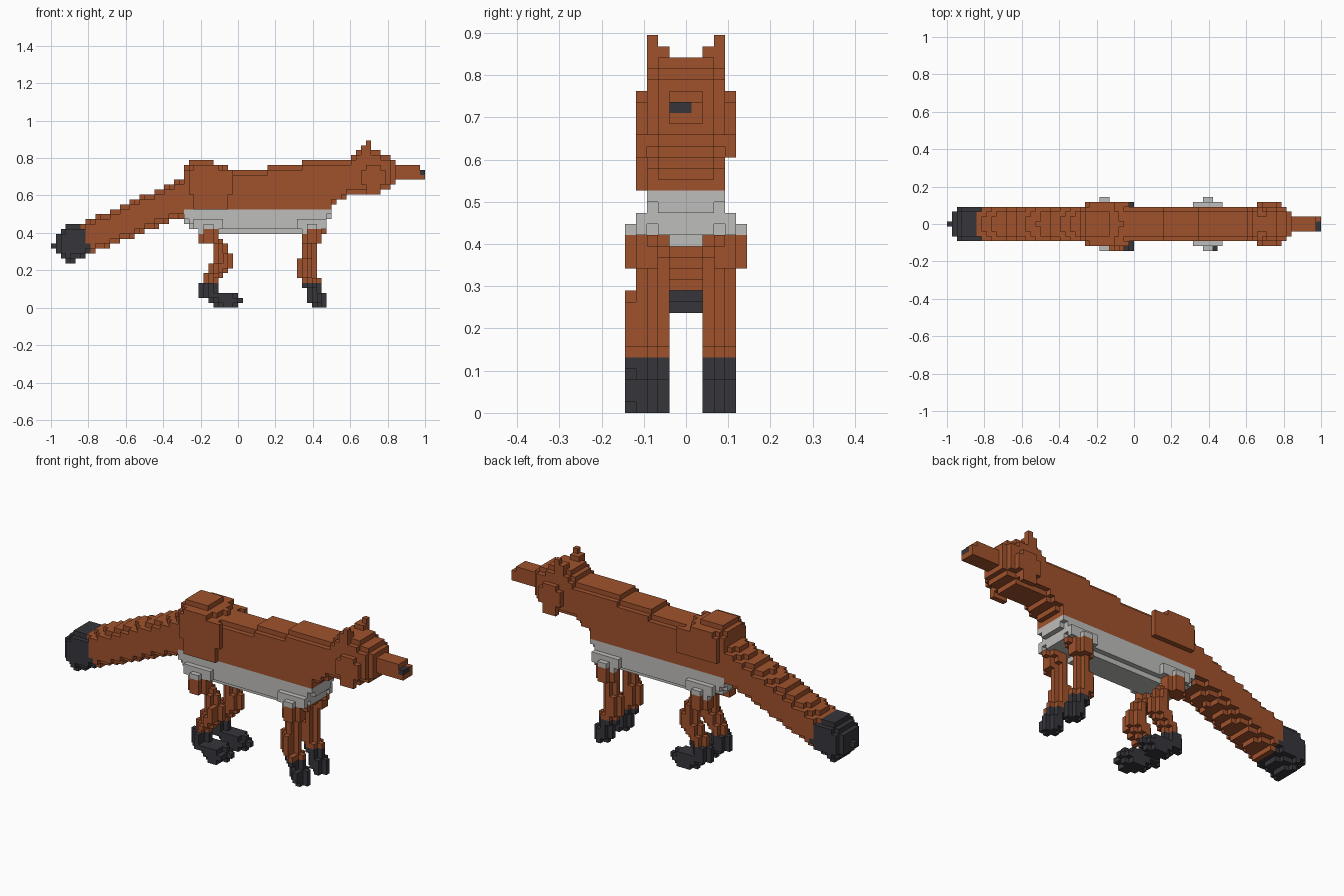
import bpy, bmesh, math

cube = bpy.data.objects.get("Cube")
if cube:
    bpy.data.objects.remove(cube, do_unlink=True)

V = 2 / 76          # block size; cells are (i along x, j along y, k along z)
cells = {}          # cell -> part name; later parts replace earlier ones


def material(name, rgb):
    m = bpy.data.materials.new(name)
    m.use_nodes = True
    m.diffuse_color = (*rgb, 1)
    m.node_tree.nodes["Principled BSDF"].inputs["Base Color"].default_value = (*rgb, 1)
    return m


RUST = material("rust_fur", (0.352, 0.084, 0.026))
GREY = material("pale_grey_fur", (0.515, 0.509, 0.502))
DARK = material("charcoal_fur", (0.037, 0.036, 0.044))


def box(part, i, j, k):
    """Fill an inclusive range of cells."""
    for a in range(i[0], i[1] + 1):
        for b in range(j[0], j[1] + 1):
            for c in range(k[0], k[1] + 1):
                cells[a, b, c] = part


def mirrored_box(part, i, j, k):
    box(part, i, j, k)
    box(part, i, (-j[1], -j[0]), k)


def loft(part, stations, power):
    """Fill rounded sections between stations (i, bottom, top, half width).
    part may be a name or a rule on (i, k)."""
    for (i0, *s0), (i1, *s1) in zip(stations, stations[1:]):
        for i in range(i0, i1 + 1):
            t = (i - i0) / (i1 - i0)
            bottom, top, w = (p + (q - p) * t for p, q in zip(s0, s1))
            mid, h = (top + bottom) / 2, (top - bottom) / 2
            for k in range(36):
                for j in range(-5, 6):
                    if abs(j / w) ** power + abs((k + 0.5 - mid) / h) ** power <= 1:
                        cells[i, j, k] = part(i, k) if callable(part) else part


def leg(name, paw, spans):
    """Stack rows of blocks from the ground up; row ends are one block wide."""
    for side, label in ((-1, "right_"), (1, "left_")):
        for k, (a, b) in enumerate(spans):
            part = label + (paw if k < 5 else name)
            for i in range(a, b):
                js = [3] if i in (a, b - 1) else [2, 3, 4]
                if side < 0 and k < 12 and a + 1 < i < b - 1:
                    js.append(5)
                for j in js:
                    cells[i, side * j, k] = part


# Tail with a dark tip cut square to its axis
def tail_part(i, k):
    x, z = (i + 0.5) * V - 1, (k + 0.5) * V
    return "tail_tip" if x + 0.45 * z < -0.645 else "tail"


loft(tail_part, [(0, 12, 13, 0.9), (1, 11, 15.2, 2.8), (2, 9.9, 16.2, 3.3),
                 (3, 9, 17, 3.6), (6, 10.3, 17.2, 3.7), (13, 13.2, 20.4, 3.7),
                 (20, 16.1, 23.4, 3.7), (28, 19, 27, 3.7)], 2.6)

# Torso with a pale belly
loft(lambda i, k: "belly" if k < 20 else "torso",
     [(27, 17, 29, 3.6), (28, 16, 30, 3.6), (32, 15.8, 30, 3.6), (34, 15, 29, 3.6),
      (36, 15, 28, 3.6), (43, 15, 28, 3.6), (44, 15, 29, 3.6), (49, 15, 29, 3.6),
      (52, 15.8, 30, 3.6), (55, 16, 30, 3.6), (56, 18, 30, 3.6)], 4.5)

# Neck, head and snout
loft("neck", [(57, 21, 30, 3.6), (60, 23, 30, 3.4), (62, 23.5, 31, 3.4)], 4)
loft("head", [(61, 23.5, 31, 3.4), (62, 23, 32, 3.6), (66, 23, 32, 3.6),
              (67, 24, 31, 3.4), (68, 24, 31, 3.2), (69, 25, 30, 2.7)], 4)
box("snout", (70, 74), (-1, 1), (26, 28))
box("snout", (75, 75), (-1, 1), (26, 27))
box("nose", (75, 75), (-1, 0), (27, 27))
mirrored_box("cheeks", (64, 66), (4, 4), (23, 28))
mirrored_box("cheeks", (63, 67), (4, 4), (25, 27))

# Ears
mirrored_box("ears", (63, 64), (2, 3), (31, 32))
mirrored_box("ears", (64, 64), (3, 3), (33, 33))

# Hips, fuller on the right side
mirrored_box("hips", (28, 36), (4, 4), (23, 27))
mirrored_box("hips", (29, 33), (4, 4), (28, 28))
box("hips", (29, 35), (-4, -4), (20, 22))

# Legs and paws
leg("back_leg", "back_paw",
    [(33, 38), (32, 39), (30, 38), (30, 34), (30, 34), (31, 34), (31, 35), (32, 36),
     (32, 37), (33, 37), (33, 37), (33, 36), (33, 36), (32, 35), (30, 34), (30, 34)])
leg("front_leg", "front_paw",
    [(53, 56), (52, 56), (52, 56), (52, 55), (51, 55), (51, 55), (50, 54), (50, 54),
     (50, 54), (50, 54), (51, 54), (51, 54), (51, 54), (51, 54), (51, 55), (51, 56)])

# Thighs: rust below, pale where they meet the belly
for start, label in ((30, "back"), (51, "front")):
    mirrored_box(label + "_thighs", (start, start + 3), (3, 4), (13, 15))
    mirrored_box(label + "_thighs", (start + 1, start + 2), (5, 5), (13, 15))
    mirrored_box("belly", (start - 1, start + 4), (4, 4), (16, 17))
    mirrored_box("belly", (start, start + 1), (4, 4), (15, 15))
    mirrored_box("belly", (start + 1, start + 2), (5, 5), (16, 16))

# Turn each part's exposed block sides into a mesh
STEPS = [((1, 0, 0), (0, 1, 0), (0, 0, 1)), ((0, 1, 0), (0, 0, 1), (1, 0, 0)),
         ((0, 0, 1), (1, 0, 0), (0, 1, 0))]


def build(part):
    bm = bmesh.new()
    corners = {}

    def corner(p):
        if p not in corners:
            corners[p] = bm.verts.new((p[0] * V - 1, (p[1] - 0.5) * V, p[2] * V))
        return corners[p]

    for cell in [c for c, p in cells.items() if p == part]:
        for n, u, v in STEPS:
            for sign in (1, -1):
                if tuple(c + sign * d for c, d in zip(cell, n)) in cells:
                    continue
                ring = [(0, 0), (1, 0), (1, 1), (0, 1)][::sign]
                bm.faces.new([corner(tuple(cell[a] + (sign > 0) * n[a] + s * u[a] + t * v[a]
                                           for a in range(3))) for s, t in ring])
    # Merge level block sides into larger flat faces
    bmesh.ops.dissolve_limit(bm, angle_limit=math.radians(1),
                             verts=bm.verts[:], edges=bm.edges[:])
    mesh = bpy.data.meshes.new(part)
    bm.to_mesh(mesh)
    bm.free()
    dark = "paw" in part or part in ("tail_tip", "nose")
    mesh.materials.append(DARK if dark else GREY if part == "belly" else RUST)
    bpy.context.collection.objects.link(bpy.data.objects.new(part, mesh))


for part in sorted(set(cells.values())):
    build(part)
